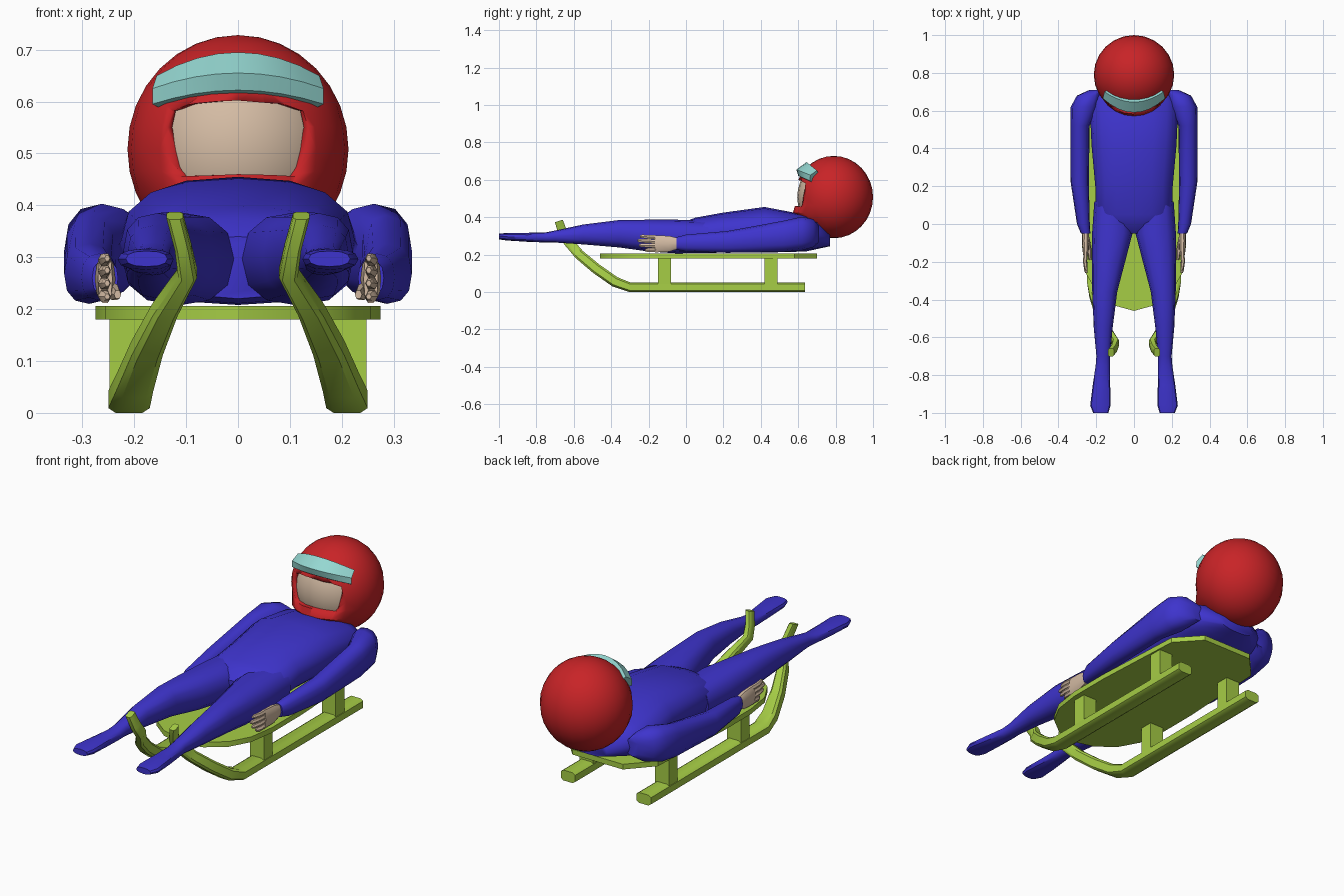
import bpy, bmesh, math
from mathutils import Vector

if "Cube" in bpy.data.objects:
    bpy.data.objects.remove(bpy.data.objects["Cube"])


def material(name, rgb):
    m = bpy.data.materials.new(name)
    m.diffuse_color = (*rgb, 1)
    m.use_nodes = True
    m.node_tree.nodes["Principled BSDF"].inputs["Base Color"].default_value = m.diffuse_color
    return m


BLUE = material("suit_blue", (0.048, 0.034, 0.61))
RED = material("helmet_red", (0.58, 0.017, 0.02))
GREEN = material("sled_green", (0.38, 0.61, 0.06))
TEAL = material("visor_teal", (0.30, 0.68, 0.64))
SKIN = material("skin", (0.66, 0.50, 0.37))


def finish(name, bm, mat, angle=40):
    bmesh.ops.recalc_face_normals(bm, faces=bm.faces)
    me = bpy.data.meshes.new(name)
    bm.to_mesh(me)
    bm.free()
    ob = bpy.data.objects.new(name, me)
    bpy.context.collection.objects.link(ob)
    if mat:
        me.materials.append(mat)
    bpy.ops.object.select_all(action='DESELECT')
    ob.select_set(True)
    bpy.context.view_layer.objects.active = ob
    bpy.ops.object.shade_smooth_by_angle(angle=math.radians(angle))
    return ob


def bridge(bm, rings):
    loops = [[bm.verts.new(p) for p in r] for r in rings]
    n = len(loops[0])
    for a, b in zip(loops, loops[1:]):
        for i in range(n):
            j = (i + 1) % n
            bm.faces.new((a[i], a[j], b[j], b[i]))
    bm.faces.new(loops[0])
    bm.faces.new(loops[-1])


def tube(bm, stations, n=12, power=2.4, follow=False, side=1):
    """Loft stations (x, y, z, half width, half height) running along y."""
    off = math.pi / n if n == 8 else 0
    angles = [off + math.tau * i / n for i in range(n)]
    shape = lambda v: math.copysign(abs(v) ** (2 / power), v)
    prof = [(shape(math.cos(a)), shape(math.sin(a))) for a in angles]
    mx = max(p[0] for p in prof)
    mz = max(p[1] for p in prof)
    rings = []
    for k, (x, y, z, w, h) in enumerate(stations):
        up = Vector((0, 0, 1))
        if follow:
            a, b = stations[max(k - 1, 0)], stations[min(k + 1, len(stations) - 1)]
            up = Vector((0, b[2] - a[2], a[1] - b[1])).normalized()
        rings.append([Vector((side * x + w * u / mx, y, z)) + up * (h * v / mz)
                      for u, v in prof])
    bridge(bm, rings)


# Sled seat board
half = [(0, -0.46), (0.11, -0.43), (0.2, -0.36), (0.255, -0.26), (0.275, -0.12),
        (0.275, 0.1), (0.25, 0.58), (0.14, 0.70)]
outline = half + [(-x, y) for x, y in reversed(half) if x]
bm = bmesh.new()
bridge(bm, [[(x, y, z) for x, y in outline] for z in (0.18, 0.206)])
finish("seat_board", bm, GREEN, 30)

# Runners, posts and the rider's limbs, once per side
RUNNER = [(0.21, 0.635, 0.026, 0.04, 0.026), (0.21, -0.30, 0.026, 0.04, 0.026),
          (0.20, -0.38, 0.055, 0.036, 0.028), (0.175, -0.48, 0.125, 0.03, 0.028),
          (0.14, -0.57, 0.20, 0.024, 0.027), (0.097, -0.63, 0.27, 0.018, 0.026),
          (0.106, -0.66, 0.32, 0.016, 0.025), (0.122, -0.68, 0.38, 0.016, 0.022)]
LEG = [(0.11, 0.12, 0.295, 0.10, 0.085), (0.115, -0.05, 0.297, 0.107, 0.09),
       (0.135, -0.2, 0.302, 0.088, 0.085), (0.155, -0.36, 0.312, 0.066, 0.073),
       (0.163, -0.55, 0.308, 0.05, 0.053), (0.163, -0.70, 0.297, 0.036, 0.032),
       (0.165, -0.75, 0.292, 0.038, 0.027), (0.172, -0.85, 0.293, 0.046, 0.024),
       (0.178, -0.96, 0.296, 0.054, 0.020), (0.176, -1.0, 0.297, 0.04, 0.015)]
ARM = [(0.20, 0.71, 0.31, 0.035, 0.045), (0.24, 0.68, 0.315, 0.062, 0.075),
       (0.262, 0.62, 0.313, 0.073, 0.09), (0.285, 0.52, 0.298, 0.05, 0.083),
       (0.287, 0.22, 0.268, 0.048, 0.058), (0.268, 0.0, 0.262, 0.034, 0.045),
       (0.256, -0.05, 0.26, 0.025, 0.034)]
PALM = [(0.256, -0.03, 0.26, 0.017, 0.025), (0.256, -0.09, 0.258, 0.02, 0.042),
        (0.256, -0.165, 0.258, 0.014, 0.046)]
FINGERS = [(0.292, 0.298, -0.245), (0.27, 0.275, -0.26), (0.248, 0.25, -0.25),
           (0.226, 0.224, -0.22)]

for side, label in ((1, "right"), (-1, "left")):
    bm = bmesh.new()
    tube(bm, RUNNER, 8, 4, True, side)
    finish(label + "_runner", bm, GREEN, 35)
    for y, place in ((-0.115, "front"), (0.455, "rear")):
        bm = bmesh.new()
        bridge(bm, [[(side * 0.21 + a * 0.038, y + b * 0.035, z)
                     for a, b in ((-1, -1), (1, -1), (1, 1), (-1, 1))]
                    for z in (0.03, 0.185)])
        finish(f"{label}_{place}_post", bm, GREEN)
    bm = bmesh.new()
    tube(bm, LEG, side=side)
    finish(label + "_leg", bm, BLUE)
    bm = bmesh.new()
    tube(bm, ARM, side=side)
    finish(label + "_arm", bm, BLUE)
    # Hand with four stacked fingers and an inner thumb
    bm = bmesh.new()
    tube(bm, PALM, 10, side=side)
    for z0, z1, tip in FINGERS:
        mid = (z0 + z1) / 2
        tube(bm, [(0.256, -0.15, z0, 0.011, 0.011), (0.259, -0.2, mid, 0.011, 0.0105),
                  (0.254, tip + 0.01, z1, 0.009, 0.009), (0.252, tip, z1, 0.005, 0.005)],
             6, 2, side=side)
    tube(bm, [(0.25, -0.07, 0.24, 0.014, 0.014), (0.238, -0.13, 0.232, 0.012, 0.014),
              (0.232, -0.19, 0.228, 0.007, 0.008)], 6, 2, side=side)
    finish(label + "_hand", bm, SKIN)

# Torso
bm = bmesh.new()
tube(bm, [(0, 0.77, 0.28, 0.10, 0.035), (0, 0.70, 0.31, 0.2, 0.08),
          (0, 0.64, 0.315, 0.235, 0.098), (0, 0.42, 0.333, 0.225, 0.122),
          (0, 0.2, 0.318, 0.205, 0.107), (0, 0.05, 0.303, 0.205, 0.095),
          (0, -0.01, 0.293, 0.16, 0.082), (0, -0.05, 0.28, 0.1, 0.06)], 16)
finish("torso", bm, BLUE)

# Helmet shell with a pushed-out chin
CENTRE = Vector((0, 0.79, 0.508))


def ellipsoid(scale):
    b = bmesh.new()
    bmesh.ops.create_uvsphere(b, u_segments=24, v_segments=16, radius=1)
    for v in b.verts:
        v.co = CENTRE + Vector((v.co.x * 0.213, v.co.y * 0.21, v.co.z * 0.22)) * scale
    return b


bm = ellipsoid(1)
for v in bm.verts:
    if v.co.y < 0.66 and 0.34 < v.co.z < 0.46:
        v.co.y -= 0.025
helmet = finish("helmet", bm, RED)

# Face opening, flaring sideways toward the front
half = [(0, 0.602), (0.07, 0.596), (0.12, 0.582), (0.127, 0.55), (0.105, 0.475),
        (0.09, 0.456), (0, 0.46)]
face = half + [(-x, z) for x, z in reversed(half) if x]
bm = bmesh.new()
bridge(bm, [[(x * s, y, z) for x, z in face] for y, s in ((0.5, 2), (0.645, 1), (0.72, 1))])
cutter = finish("face_opening_cutter", bm, None)
cutter.hide_render = True
mod = helmet.modifiers.new("face_opening", 'BOOLEAN')
mod.operation = 'DIFFERENCE'
mod.solver = 'EXACT'
mod.object = cutter
bpy.context.view_layer.objects.active = helmet
bpy.ops.object.modifier_apply(modifier=mod.name)
bpy.data.objects.remove(cutter)

# Face inside the opening
bm = ellipsoid(0.93)
bmesh.ops.delete(bm, geom=[v for v in bm.verts if v.co.y > 0.74], context='VERTS')
finish("face", bm, SKIN, 60)

# Raised visor wrapped across the forehead
rings = []
for i in range(9):
    t = i / 4 - 1
    q = t * t
    x = 0.165 * t
    outer = [Vector((x, 0.600 + 0.062 * q, 0.622 - 0.027 * q)),
             Vector((x, 0.590 + 0.075 * q, 0.655 - 0.030 * q)),
             Vector((x * 0.95, 0.645 + 0.055 * q, 0.695 - 0.045 * q))]
    inner = [CENTRE + (p - CENTRE) * 0.82 for p in reversed(outer)]
    rings.append(outer + inner)
bm = bmesh.new()
bridge(bm, rings)
finish("visor", bm, TEAL, 35)
